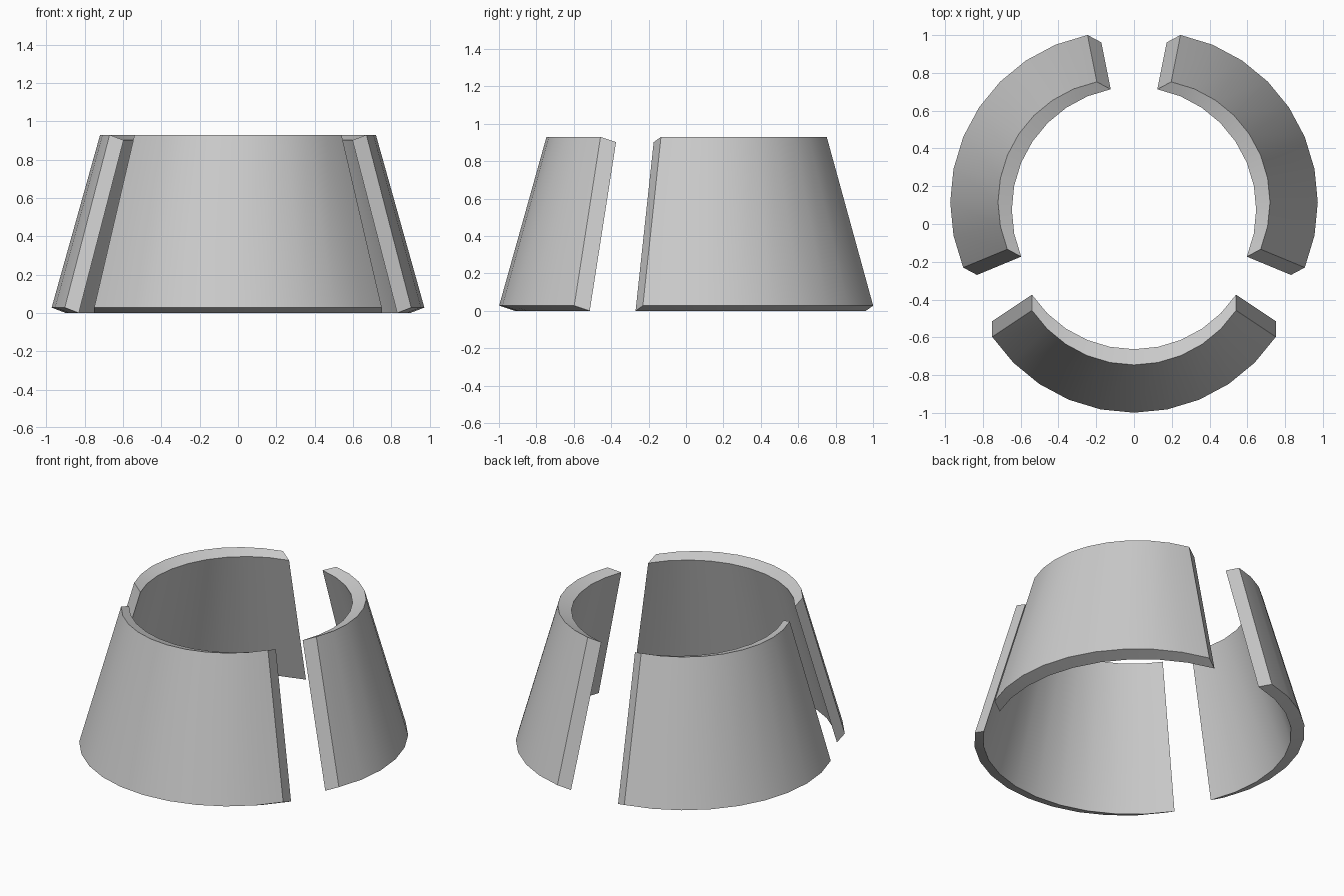
import bpy, bmesh
from math import cos, sin, radians

if "Cube" in bpy.data.objects:
    bpy.data.objects.remove(bpy.data.objects["Cube"])

STEP = 11.25                      # 32-sided circle
R_BOT, R_TOP = 0.903, 0.65
Z_BOT, Z_TOP = 0.028, 0.93
THICK, DROP = 0.083, 0.028        # inward push of each panel


def panel(name, centre, start, count):
    """Tapered arc panel, thickened by extruding straight inward."""
    bm = bmesh.new()
    rows = []
    for r, z in ((R_BOT, Z_BOT), (R_TOP, Z_TOP)):
        row = []
        for i in range(count + 1):
            a = radians(start + i * STEP)
            row.append(bm.verts.new((centre[0] + r * cos(a), centre[1] + r * sin(a), z)))
        rows.append(row)
    low, high = rows
    faces = [bm.faces.new((low[i], low[i + 1], high[i + 1], high[i])) for i in range(count)]
    # thickness: keep the outer skin and add the inner one
    ext = bmesh.ops.extrude_face_region(bm, geom=faces, use_keep_orig=True)
    mid = radians(start + count * STEP / 2)
    moved = [g for g in ext["geom"] if isinstance(g, bmesh.types.BMVert)]
    bmesh.ops.translate(bm, verts=moved, vec=(-THICK * cos(mid), -THICK * sin(mid), -DROP))
    bmesh.ops.recalc_face_normals(bm, faces=bm.faces[:])
    mesh = bpy.data.meshes.new(name)
    bm.to_mesh(mesh)
    bm.free()
    ob = bpy.data.objects.new(name, mesh)
    bpy.context.collection.objects.link(ob)
    bpy.ops.object.select_all(action='DESELECT')
    ob.select_set(True)
    bpy.context.view_layer.objects.active = ob
    bpy.ops.object.shade_smooth_by_angle(angle=radians(30))


# three separated panels of the conical ring
panel("front_panel", (0, -0.096), -146.25, 10)
panel("right_panel", (0.07, 0.115), -22.5, 9)
panel("left_panel", (-0.07, 0.115), 101.25, 9)
